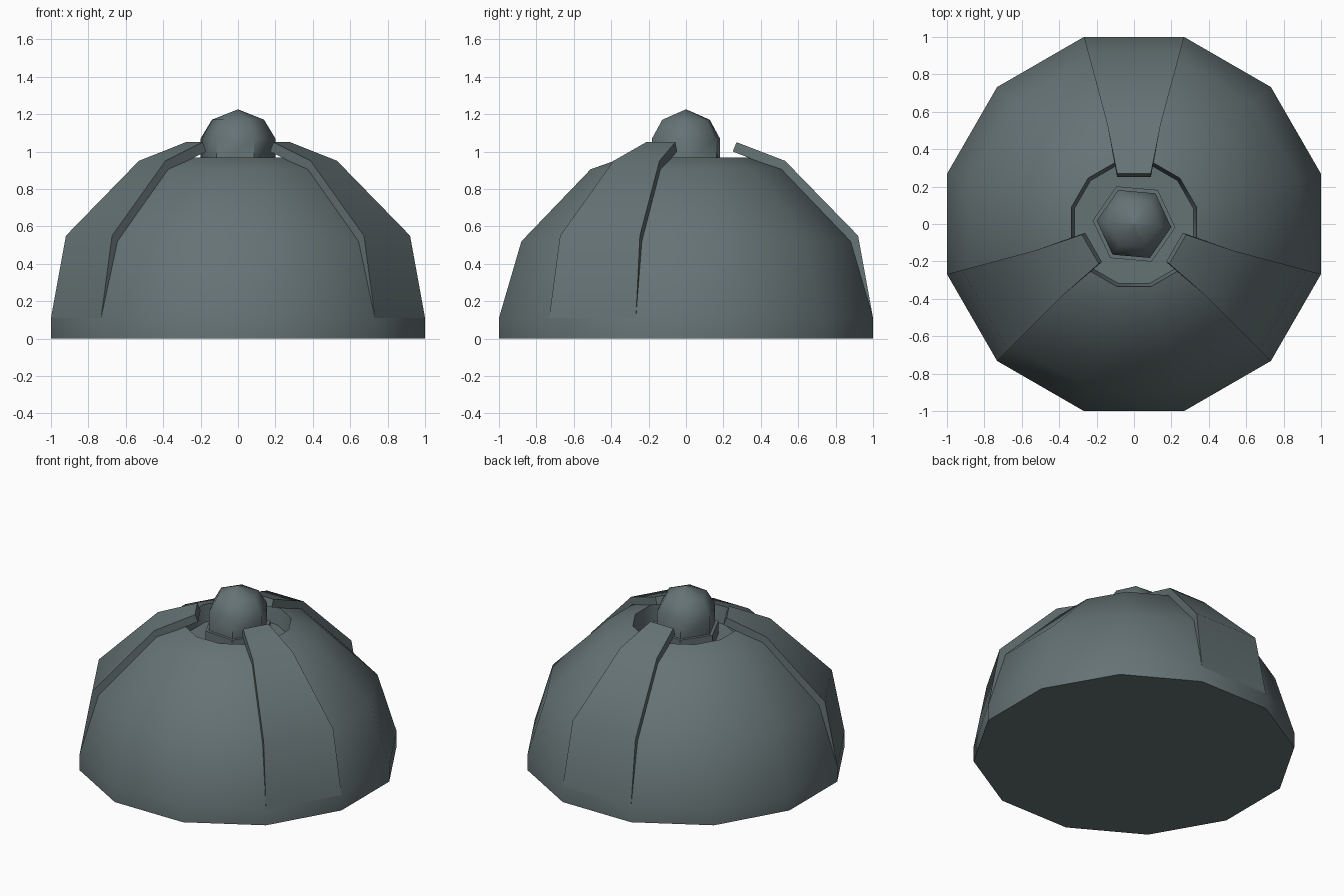
import bpy, bmesh, math

if "Cube" in bpy.data.objects:
    bpy.data.objects.remove(bpy.data.objects["Cube"])

# Single flat grey-green metal
metal = bpy.data.materials.new("grey_metal")
metal.diffuse_color = (0.13, 0.17, 0.175, 1)
metal.use_nodes = True
metal.node_tree.nodes["Principled BSDF"].inputs["Base Color"].default_value = metal.diffuse_color


def make(name, verts, faces, angle):
    mesh = bpy.data.meshes.new(name)
    mesh.from_pydata(verts, [], faces)
    bm = bmesh.new()
    bm.from_mesh(mesh)
    bmesh.ops.remove_doubles(bm, verts=bm.verts, dist=1e-5)
    bmesh.ops.recalc_face_normals(bm, faces=bm.faces)
    bm.to_mesh(mesh)
    bm.free()
    mesh.materials.append(metal)
    ob = bpy.data.objects.new(name, mesh)
    bpy.context.collection.objects.link(ob)
    bpy.ops.object.select_all(action='DESELECT')
    bpy.context.view_layer.objects.active = ob
    ob.select_set(True)
    bpy.ops.object.shade_smooth_by_angle(angle=math.radians(angle))
    return ob


def lathe(name, profile, sides, turn, angle):
    """Closed solid of revolution from (corner radius, z) points."""
    verts = [(r * math.cos(a), r * math.sin(a), z) for r, z in profile
             for a in (math.radians(turn) + i * math.tau / sides for i in range(sides))]
    faces = [(k * sides + i, k * sides + (i + 1) % sides,
              (k + 1) * sides + (i + 1) % sides, (k + 1) * sides + i)
             for k in range(len(profile) - 1) for i in range(sides)]
    last = (len(profile) - 1) * sides
    faces += [tuple(range(sides)), tuple(range(last, last + sides))]
    return make(name, verts, faces, angle)


# Twelve-sided dome shell with a sunken well at the top
C = math.cos(math.radians(15))
dome = [(1.0, 0), (1.0, 0.11), (0.88, 0.52), (0.51, 0.905), (0.335, 0.967), (0.317, 0.85)]
lathe("dome", [(r / C, z) for r, z in dome], 12, 15, 45)

# Six-sided pedestal and rounded knob in the well
lathe("knob_pedestal", [(0.222, 0.85), (0.222, 0.94)], 6, -5, 30)
lathe("knob", [(0.2, 0.93), (0.2, 1.07), (0.14, 1.17), (0.002, 1.225)], 6, -5, 60)

# Three raised ribs lying on every fourth face of the dome
T = math.tan(math.radians(15))
upper = [(1.0, 0.11), (0.92, 0.55), (0.53, 0.95), (0.27, 1.05)]
lower = [(0.998, 0.11), (0.875, 0.515), (0.505, 0.90), (0.25, 1.0)]
for n, turn in enumerate((90, 210, 330)):
    a = math.radians(turn)
    verts = []
    for r, z in upper + lower:
        half = max(r * T, 0.09)
        for s in (-half, half):
            verts.append((r * math.cos(a) - s * math.sin(a), r * math.sin(a) + s * math.cos(a), z))
    faces = [(0, 1, 9, 8), (6, 7, 15, 14)]
    for k in range(0, 6, 2):
        faces += [(k, k + 1, k + 3, k + 2), (k + 8, k + 9, k + 11, k + 10),
                  (k, k + 2, k + 10, k + 8), (k + 1, k + 3, k + 11, k + 9)]
    make(f"rib_{n + 1}", verts, faces, 45)
